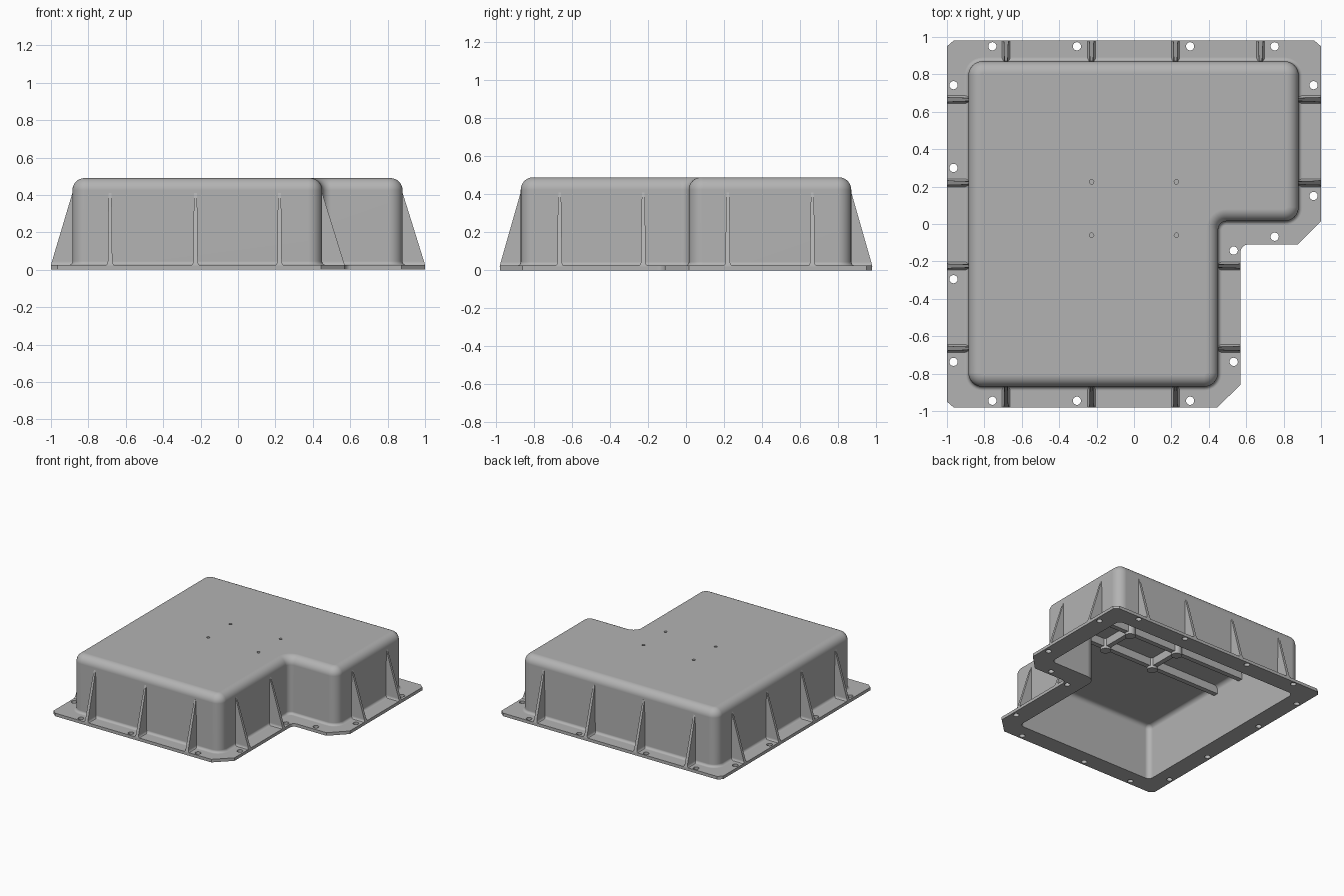
import bpy, bmesh, math
from mathutils import Vector

if "Cube" in bpy.data.objects:
    bpy.data.objects.remove(bpy.data.objects["Cube"])

grey = bpy.data.materials.new("mid grey")
grey.diffuse_color = (0.45, 0.45, 0.45, 1)
grey.use_nodes = True
grey.node_tree.nodes["Principled BSDF"].inputs["Base Color"].default_value = grey.diffuse_color


def add_object(name, bm):
    bmesh.ops.remove_doubles(bm, verts=bm.verts, dist=1e-5)
    bmesh.ops.recalc_face_normals(bm, faces=bm.faces)
    me = bpy.data.meshes.new(name)
    bm.to_mesh(me)
    bm.free()
    ob = bpy.data.objects.new(name, me)
    bpy.context.collection.objects.link(ob)
    me.materials.append(grey)
    return ob


def smooth(ob):
    bpy.ops.object.select_all(action='DESELECT')
    ob.select_set(True)
    bpy.context.view_layer.objects.active = ob
    bpy.ops.object.shade_smooth_by_angle(angle=math.radians(32))
    mod = ob.modifiers.new("even shading", 'WEIGHTED_NORMAL')
    mod.keep_sharp = True


# L-shaped outline: corner x, y, direction towards arc centre, start angle, turn
R, RC, N = 0.075, 0.045, 8
CORNERS = [(-.885, -.87, 1, 1, 180, 1), (.45, -.87, -1, 1, 270, 1),
           (.45, .015, 1, -1, 180, -1), (.88, .015, -1, 1, 270, 1),
           (.88, .87, -1, -1, 0, 1), (-.885, .87, 1, -1, 90, 1)]


def outline(d):
    """Rounded L outline, offset outwards by d."""
    pts = []
    for x, y, sx, sy, a0, turn in CORNERS:
        r = R if turn > 0 else RC
        rad = max(r + turn * d, .004)
        for i in range(N + 1):
            a = math.radians(a0 + turn * 90 * i / N)
            pts.append((x + sx * r + rad * math.cos(a), y + sy * r + rad * math.sin(a)))
    return pts


def loft(bm, rings):
    rows = [[bm.verts.new(p) for p in ring] for ring in rings]
    n = len(rows[0])
    for a, b in zip(rows, rows[1:]):
        for i in range(n):
            j = (i + 1) % n
            bm.faces.new((a[i], a[j], b[j], b[i]))
    bm.faces.new(rows[0])
    bm.faces.new(rows[-1])


def cylinder(bm, x, y, r, z0, z1, n=24):
    loft(bm, [[(x + r * math.cos(i * math.tau / n), y + r * math.sin(i * math.tau / n), z)
               for i in range(n)] for z in (z0, z1)])


# Hollow cover: inner ceiling, down the inner wall, up the outer wall, rounded top
T, TOP, CEIL = .035, .49, .455
quarter = [math.radians(90 * i / 8) for i in range(9)]
profile = [(-T - .035 * (1 - math.sin(a)), CEIL - .035 * (1 - math.cos(a))) for a in quarter]
profile += [(-T, .02), (.02, .02)]
profile += [(.02 * (1 - math.sin(a)), .025 + .02 * (1 - math.cos(a))) for a in quarter]
profile += [(-.065 * (1 - math.cos(a)), TOP - .065 * (1 - math.sin(a))) for a in quarter]
bm = bmesh.new()
loft(bm, [[(x, y, z) for x, y in outline(d)] for d, z in profile])
cover = add_object("cover", bm)

# Four small screw holes in the top
BOSSES = [(x, y) for x in (-.227, .227) for y in (-.06, .225)]
bm = bmesh.new()
for x, y in BOSSES:
    cylinder(bm, x, y, .012, .43, .52)
cutter = add_object("hole_cutter", bm)
cutter.hide_render = True
mod = cover.modifiers.new("holes", 'BOOLEAN')
mod.operation, mod.object = 'DIFFERENCE', cutter
cut = bpy.data.meshes.new_from_object(cover.evaluated_get(bpy.context.evaluated_depsgraph_get()))
cover.modifiers.clear()
cover.data = cut
bpy.data.objects.remove(cutter)
smooth(cover)

# Flange plate: filled flat curve with the opening and bolt holes
plate = [(-1, -.95), (-.965, -.98), (.445, -.98), (.57, -.86)]
plate += [(.61 - .04 * math.cos(a), -.15 + .04 * math.sin(a)) for a in quarter]
plate += [(.875, -.11), (1, .015), (1, .95), (.965, .98), (-.965, .98), (-1, .95)]
BOLTS = [(x, .95) for x in (-.757, -.305, .3, .752)]
BOLTS += [(x, -.945) for x in (-.757, -.305, .3)]
BOLTS += [(-.965, y) for y in (.742, .3, -.295, -.737)]
BOLTS += [(.96, .742), (.96, .15), (.752, -.068), (.533, -.142), (.533, -.737)]
cu = bpy.data.curves.new("flange_curve", 'CURVE')
cu.dimensions, cu.fill_mode, cu.extrude = '2D', 'BOTH', .0125
loops = [plate, outline(-T)]
for x, y in BOLTS:
    loops.append([(x + .022 * math.cos(i * math.tau / 24), y + .022 * math.sin(i * math.tau / 24))
                  for i in range(24)])
for pts in loops:
    sp = cu.splines.new('POLY')
    sp.points.add(len(pts) - 1)
    for p, (x, y) in zip(sp.points, pts):
        p.co = (x, y, 0, 1)
    sp.use_cyclic_u = True
tmp = bpy.data.objects.new("flange_curve", cu)
bpy.context.collection.objects.link(tmp)
mesh = bpy.data.meshes.new_from_object(tmp.evaluated_get(bpy.context.evaluated_depsgraph_get()))
bpy.data.objects.remove(tmp)
bm = bmesh.new()
bm.from_mesh(mesh)
bmesh.ops.translate(bm, verts=bm.verts, vec=(0, 0, .0125))
for f in bm.faces:
    f.smooth = False
flange = add_object("flange", bm)

# Outer gussets: tapered fins with a flared foot, leaning on the walls
LEVELS = [(.022, .026), (.027, .019), (.034, .014), (.045, .012), (.3, .010), (.41, .007)]


def gusset(bm, x, y, nx, ny, reach):
    out, side = Vector((nx, ny, 0)), Vector((-ny, nx, 0))
    base, rings = Vector((x, y, 0)), []
    for z, w in LEVELS:
        far = reach * min(1, (.41 - z) / .385) + .0005
        up = Vector((0, 0, z))
        rings.append([base + up + out * o + side * s
                      for o, s in ((-.015, -w), (far, -w), (far, w), (-.015, w))])
    loft(bm, rings)


bm = bmesh.new()
for x in (-.684, -.227, .222, .677):
    gusset(bm, x, .87, 0, 1, .11)
    if x < .5:
        gusset(bm, x, -.87, 0, -1, .11)
for y in (-.665, -.225, .22, .665):
    gusset(bm, -.885, y, -1, 0, .115)
    gusset(bm, .88 if y > 0 else .45, y, 1, 0, .12)
smooth(add_object("gussets", bm))


# Stiffening ribs and screw bosses under the ceiling
def box(bm, x0, x1, y0, y1, z0, z1):
    loft(bm, [[(x0, y0, z), (x1, y0, z), (x1, y1, z), (x0, y1, z)] for z in (z0, z1)])


bm = bmesh.new()
for y, end in ((-.06, .43), (.225, .86)):
    box(bm, -.86, end, y - .02, y + .02, .39, .465)
for x in (-.227, .227):
    box(bm, x - .02, x + .02, -.06, .225, .389, .465)
add_object("ceiling_ribs", bm)
bm = bmesh.new()
for x, y in BOSSES:
    cylinder(bm, x, y, .04, .37, .465)
smooth(add_object("screw_bosses", bm))
